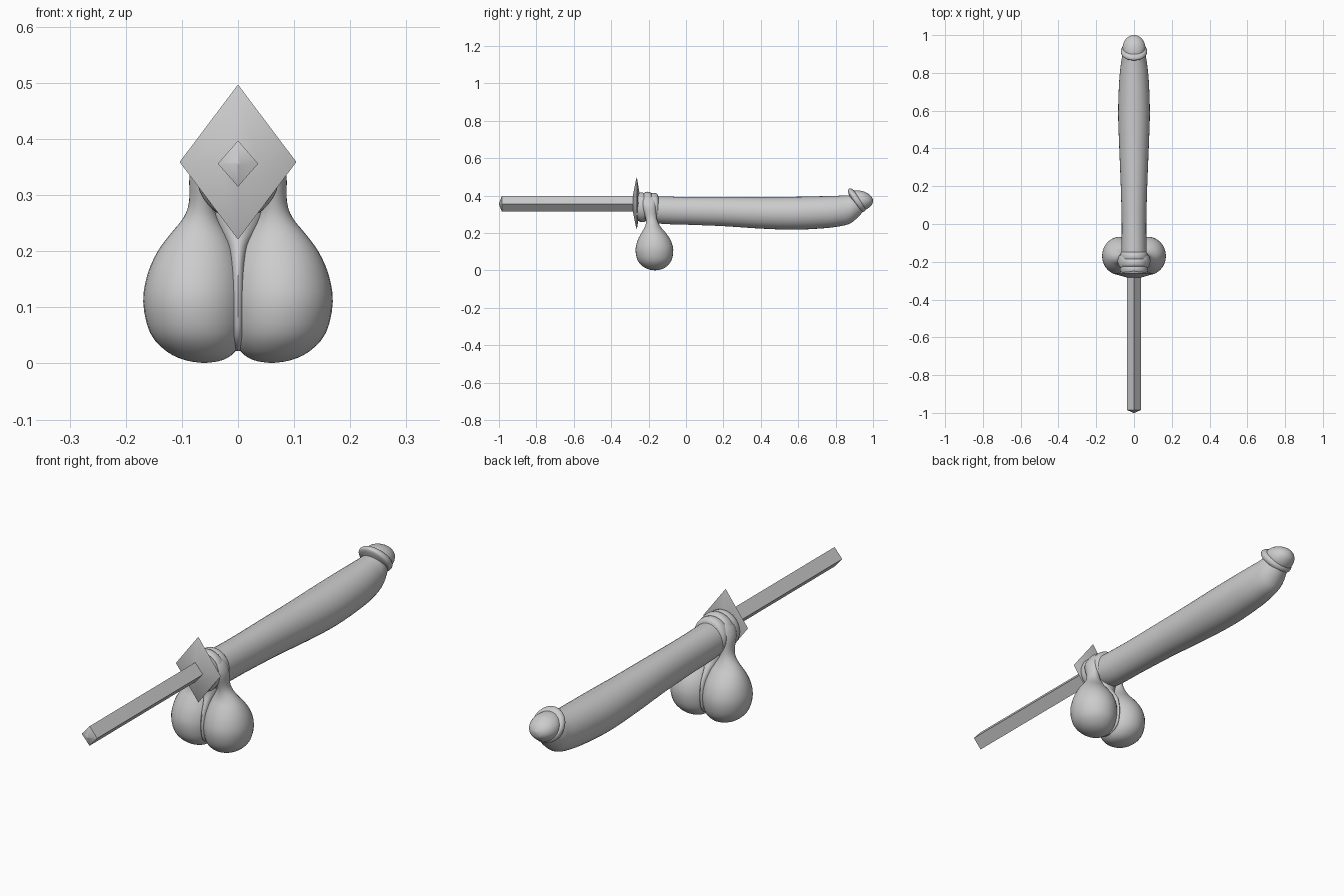
import bpy, bmesh, math
from mathutils import Vector as V


def spline(rows, steps):
    # Catmull-Rom interpolation between rows of numbers
    out = []
    for i in range(len(rows) - 1):
        a, b = rows[max(i - 1, 0)], rows[i]
        c, d = rows[i + 1], rows[min(i + 2, len(rows) - 1)]
        for s in range(steps):
            t = s / steps
            out.append([0.5 * (2*q + (r - p)*t + (2*p - 5*q + 4*r - u)*t*t
                               + (3*q - p - 3*r + u)*t**3)
                        for p, q, r, u in zip(a, b, c, d)])
    out.append(list(rows[-1]))
    return out


def loft(name, rings, n=32, angle=40):
    # Skin a list of ellipses given as (centre, half axis, half axis)
    bm = bmesh.new()
    loops = []
    for c, u, v in rings:
        loops.append([bm.verts.new(c + u*math.cos(k*math.tau/n) + v*math.sin(k*math.tau/n))
                      for k in range(n)])
    for a, b in zip(loops, loops[1:]):
        for k in range(n):
            bm.faces.new((a[k], a[(k+1) % n], b[(k+1) % n], b[k]))
    bm.faces.new(loops[0])
    bm.faces.new(loops[-1])
    bmesh.ops.recalc_face_normals(bm, faces=bm.faces)
    me = bpy.data.meshes.new(name)
    bm.to_mesh(me)
    bm.free()
    ob = bpy.data.objects.new(name, me)
    bpy.context.collection.objects.link(ob)
    bpy.context.view_layer.objects.active = ob
    ob.select_set(True)
    bpy.ops.object.shade_smooth_by_angle(angle=math.radians(angle))
    ob.select_set(False)
    return ob


def side_loft(name, rows, steps=4, n=32, angle=40):
    # Rows: bottom y, bottom z, top y, top z, half width
    rings = []
    for by, bz, ty, tz, w in spline(rows, steps):
        rings.append((V((0, (by+ty)/2, (bz+tz)/2)), V((w, 0, 0)),
                      V((0, (ty-by)/2, (tz-bz)/2))))
    return loft(name, rings, n, angle)


def diamond(name, rows, zc):
    # Four-sided part along y; rows: y, half width, half height
    return loft(name, [(V((0, y, zc)), V((w, 0, 0)), V((0, 0, h))) for y, w, h in rows], 4, 50)


# Handle rod and diamond guard
diamond("handle", [(-1.0, .003, .003), (-.985, .036, .041), (-.26, .036, .041)], .356)
diamond("guard", [(-.284, .036, .044), (-.268, .092, .124), (-.263, .104, .138),
                  (-.260, .092, .124), (-.248, .04, .05)], .359)

# Long shaft, its front end turning upward
side_loft("shaft", [
    (-.255, .285, -.255, .395, .062), (-.15, .252, -.15, .396, .066),
    (0, .245, 0, .393, .065), (.2, .237, .2, .393, .070),
    (.4, .224, .4, .392, .078), (.58, .218, .58, .394, .084),
    (.74, .226, .72, .397, .080), (.82, .236, .80, .399, .074),
    (.875, .250, .85, .401, .067), (.91, .276, .87, .402, .062),
    (.945, .312, .885, .402, .052)], 4)

# Rim and rounded cap on the tip
side_loft("tip_rim", [
    (.935, .322, .872, .400, .050), (.936, .315, .866, .425, .064),
    (.944, .313, .870, .436, .069), (.953, .316, .884, .437, .069),
    (.960, .324, .898, .428, .063), (.962, .335, .905, .415, .052)], 4)
side_loft("tip_cap", [
    (.945, .322, .885, .425, .058), (.962, .326, .915, .428, .060),
    (.976, .334, .945, .424, .054), (.989, .345, .970, .413, .042),
    (.997, .357, .988, .399, .026), (1.0, .372, .999, .382, .006)], 4)

# Folded collar rings behind the guard
for i, (y, w, top) in enumerate([(-.238, .074, .417), (-.205, .076, .421), (-.172, .073, .415)]):
    side_loft(f"collar_{i+1}", [
        (y-.026, .285, y-.026, top-.025, w-.014), (y-.018, .268, y-.018, top-.006, w-.003),
        (y, .258, y, top, w), (y+.018, .262, y+.018, top-.006, w-.003),
        (y+.026, .275, y+.026, top-.025, w-.014)], 3)

# Hanging pear-shaped pouches; rows: z, centre x, centre y, half x, half y
pouch = [(.001, .060, -.166, .004, .004), (.006, .061, -.166, .034, .034),
         (.022, .066, -.167, .062, .064), (.055, .072, -.168, .085, .091),
         (.11, .075, -.169, .094, .101), (.16, .074, -.170, .087, .089),
         (.20, .072, -.173, .071, .066), (.23, .069, -.177, .052, .044),
         (.26, .066, -.182, .031, .032), (.29, .064, -.188, .023, .030),
         (.34, .063, -.197, .023, .036), (.375, .053, -.200, .018, .036),
         (.395, .044, -.200, .006, .015)]
for side, name in ((-1, "left_pouch"), (1, "right_pouch")):
    loft(name, [(V((side*cx, cy, z)), V((rx, 0, 0)), V((0, ry, 0)))
                for z, cx, cy, rx, ry in spline(pouch, 3)])

# Soft web filling the seam between the pouches
web = [(.022, -.167, .003, .02), (.05, -.168, .016, .062), (.11, -.169, .018, .076),
       (.17, -.170, .018, .066), (.21, -.174, .022, .045), (.235, -.178, .035, .032),
       (.27, -.182, .05, .026)]
loft("pouch_web", [(V((0, cy, z)), V((rx, 0, 0)), V((0, ry, 0)))
                   for z, cy, rx, ry in spline(web, 3)])
